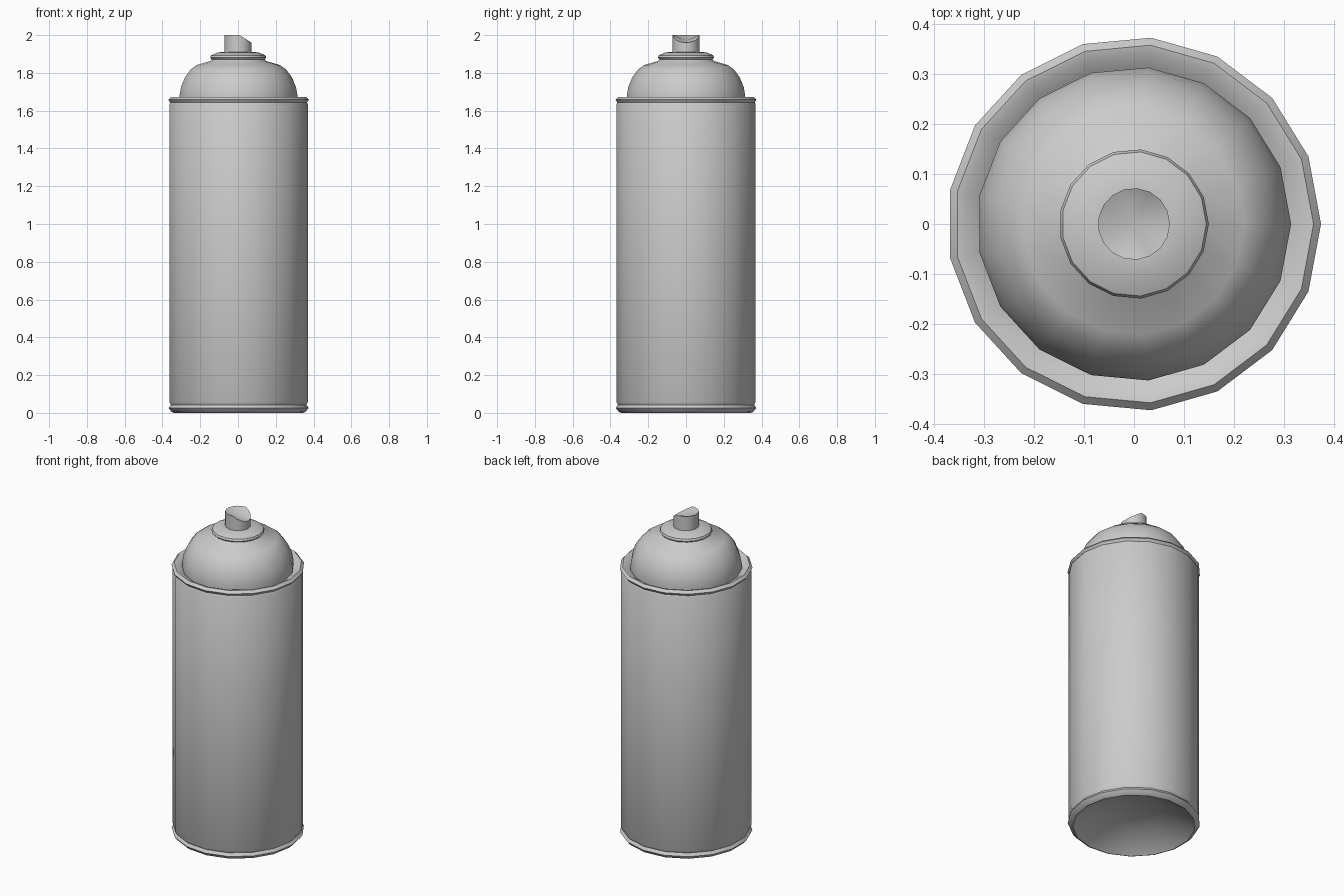
import bpy, bmesh, math

if "Cube" in bpy.data.objects:
    bpy.data.objects.remove(bpy.data.objects["Cube"])

SIDES = 17


def finish(bm, name, angle=40):
    bmesh.ops.recalc_face_normals(bm, faces=bm.faces[:])
    me = bpy.data.meshes.new(name)
    bm.to_mesh(me)
    bm.free()
    ob = bpy.data.objects.new(name, me)
    bpy.context.collection.objects.link(ob)
    bpy.ops.object.select_all(action='DESELECT')
    ob.select_set(True)
    bpy.context.view_layer.objects.active = ob
    bpy.ops.object.shade_smooth_by_angle(angle=math.radians(angle))
    return ob


def lathe(profile, cap_start=False, cap_end=False):
    """Revolve (radius, z) points around z."""
    bm = bmesh.new()
    rings = []
    for r, z in profile:
        rings.append([bm.verts.new((r * math.cos(math.tau * i / SIDES),
                                    r * math.sin(math.tau * i / SIDES), z))
                      for i in range(SIDES)])
    for a, b in zip(rings, rings[1:]):
        for i in range(SIDES):
            j = (i + 1) % SIDES
            bm.faces.new((a[i], a[j], b[j], b[i]))
    if cap_start:
        bm.faces.new(rings[0][::-1])
    if cap_end:
        bm.faces.new(rings[-1])
    return bm, rings


# can: recessed base, lower bead, wall, upper bead, dome, valve collar
can = [(0.17, 0.095), (0.335, 0.008), (0.345, 0.0), (0.358, 0.006),
       (0.374, 0.026), (0.362, 0.043), (0.37, 0.058),
       (0.37, 1.635), (0.365, 1.643), (0.375, 1.658), (0.36, 1.673),
       (0.345, 1.67), (0.315, 1.65),
       (0.315, 1.68), (0.307, 1.725), (0.286, 1.776), (0.255, 1.818),
       (0.222, 1.842), (0.15, 1.862),
       (0.142, 1.872), (0.15, 1.881), (0.145, 1.893), (0.11, 1.908),
       (0.07, 1.912)]
bm, _ = lathe(can, cap_start=True, cap_end=True)
finish(bm, "can_body")

# spray nozzle: short tube whose top is scooped down towards +x
bm, rings = lathe([(0.072, 1.905), (0.072, 2.0)])
for v in rings[1]:
    v.co.z = 2.0 - 0.65 * max(0.0, v.co.x - 0.01)
centre = bm.verts.new((0, 0, 1.97))
for i in range(SIDES):
    bm.faces.new((rings[1][i], rings[1][(i + 1) % SIDES], centre))
finish(bm, "spray_nozzle")
